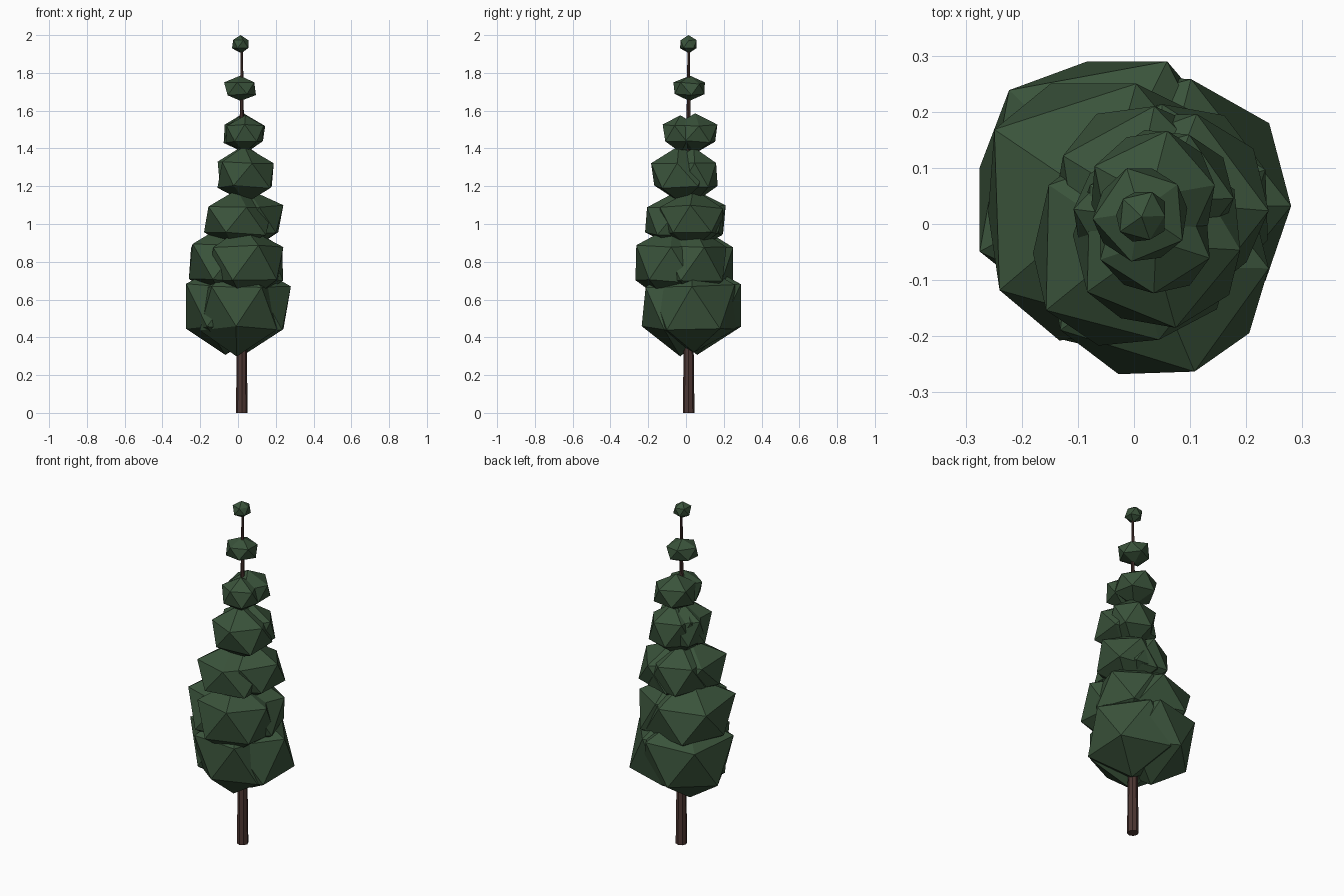
import bpy
import bmesh
import random
from math import radians
from mathutils import Matrix, Vector

random.seed(4)

default_cube = bpy.data.objects.get("Cube")
if default_cube:
    bpy.data.objects.remove(default_cube, do_unlink=True)


def make_material(name, colour):
    material = bpy.data.materials.new(name)
    material.use_nodes = True
    material.diffuse_color = colour
    material.node_tree.nodes["Principled BSDF"].inputs["Base Color"].default_value = colour
    return material


def make_object(name, bm, material):
    mesh = bpy.data.meshes.new(name)
    bm.to_mesh(mesh)
    bm.free()
    mesh.materials.append(material)
    tree_part = bpy.data.objects.new(name, mesh)
    bpy.context.scene.collection.objects.link(tree_part)
    return tree_part


def add_lobe(bm, x, y, z, radius, half_height, angle):
    """Twenty-sided clump; angle points one corner of its upper ring."""
    lobe = bmesh.ops.create_icosphere(bm, subdivisions=1, radius=1)["verts"]
    # find the present heading of an upper-ring corner, then turn it to the angle
    ring = next(v.co for v in lobe if 0.2 < v.co.z < 0.8)
    heading = Vector((1, 0)).angle_signed(ring.xy)
    turn = Matrix.Rotation(radians(angle) + heading, 4, "Z")
    size = Matrix.Diagonal((radius, radius, half_height, 1))
    bmesh.ops.transform(bm, matrix=Matrix.Translation((x, y, z)) @ size @ turn, verts=lobe)
    for v in lobe:
        v.co += Vector([random.uniform(-1, 1) for _ in range(3)]) * radius * 0.05


def clamp(value, limits):
    return min(max(value, limits[0]), limits[1])


needle_green = make_material("dark needle green", (0.042, 0.086, 0.043, 1))
bark_brown = make_material("bark brown", (0.075, 0.038, 0.032, 1))

# Trunk: one slim tapering pole through all the clumps
bm = bmesh.new()
bmesh.ops.create_cone(bm, cap_ends=True, segments=8, radius1=0.031, radius2=0.006, depth=1.95,
                      matrix=Matrix.Translation((0.02, 0.014, 0.975)))
make_object("trunk", bm, bark_brown)

# Foliage tiers: name, mid height, half height, x limits, y limits,
# then lobes as x, y, radius, heading
tiers = [
    ("bottom_foliage", 0.56, 0.25, (-0.275, 0.28), (-0.245, 0.29),
     [(-0.06, 0.07, 0.275, 134), (0.04, 0.04, 0.265, 0), (0, -0.03, 0.24, 230)]),
    ("lower_foliage", 0.79, 0.21, (-0.26, 0.24), (-0.29, 0.25),
     [(-0.06, 0.03, 0.27, 145), (0.04, -0.085, 0.22, -73), (0.05, 0.03, 0.21, 20)]),
    ("middle_foliage", 1.02, 0.16, (-0.18, 0.24), (-0.22, 0.21),
     [(-0.01, -0.04, 0.205, 217), (0.06, 0.03, 0.2, 0), (0.01, 0.05, 0.18, 80)]),
    ("upper_foliage", 1.26, 0.145, (-0.12, 0.19), (-0.185, 0.17),
     [(0.04, -0.03, 0.175, -75), (0.05, 0.045, 0.14, 70), (0.01, 0.01, 0.13, 30)]),
    ("high_foliage", 1.48, 0.1, (-0.085, 0.145), (-0.125, 0.175),
     [(0.035, 0.05, 0.13, 80), (0.035, -0.03, 0.11, 200)]),
    ("small_foliage", 1.715, 0.068, (-0.075, 0.095), (-0.07, 0.1),
     [(0.015, 0.018, 0.096, 40)]),
    ("tip_foliage", 1.953, 0.047, (-0.035, 0.055), (-0.04, 0.06),
     [(0.016, 0.014, 0.052, 70)]),
]

for name, height, half_height, x_limits, y_limits, lobes in tiers:
    bm = bmesh.new()
    for x, y, radius, heading in lobes:
        add_lobe(bm, x, y, height, radius, half_height, heading)
    # keep each tier inside its outline
    for v in bm.verts:
        v.co.x = clamp(v.co.x, x_limits)
        v.co.y = clamp(v.co.y, y_limits)
        v.co.z = min(v.co.z, 2)
    make_object(name, bm, needle_green)
